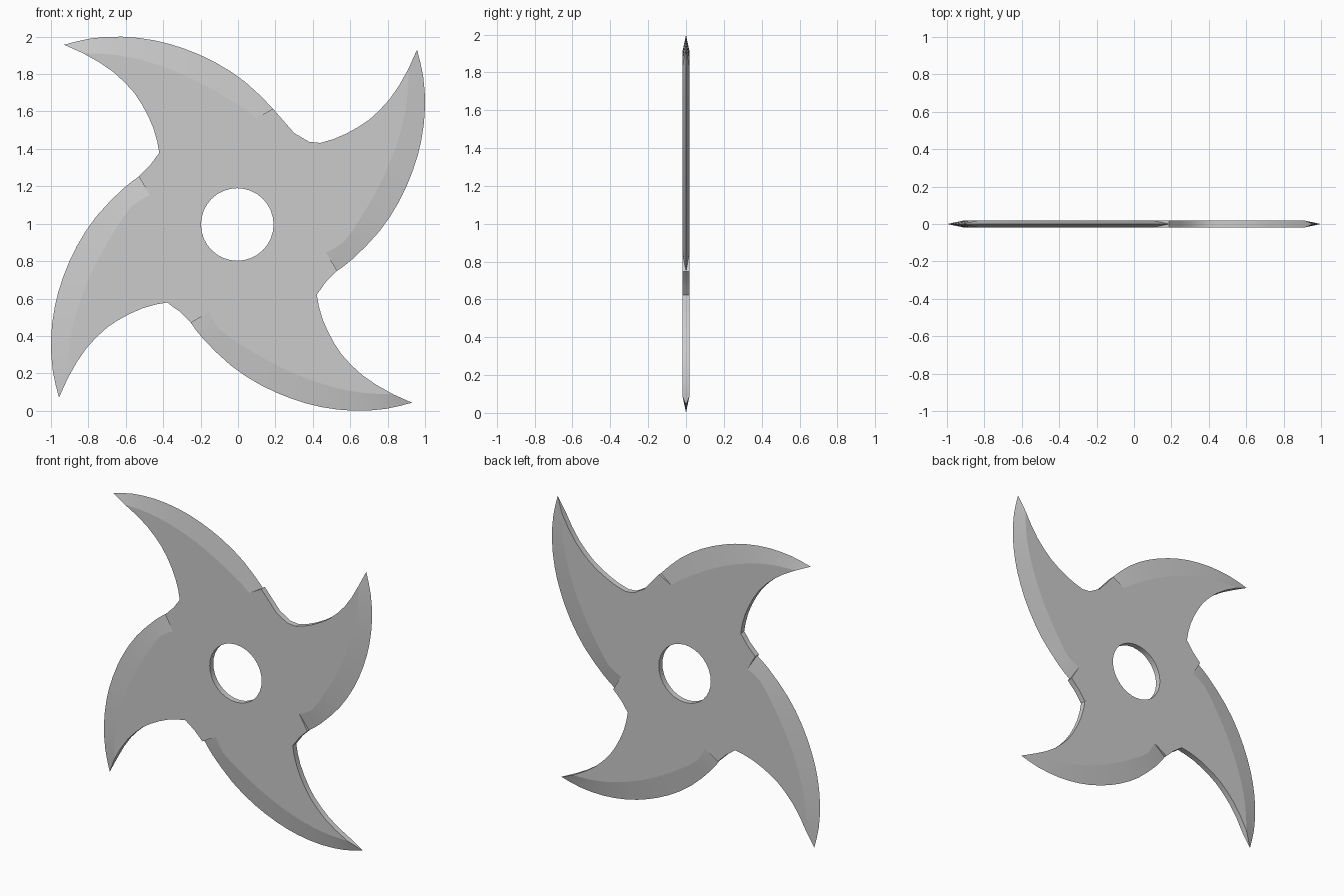
import bpy, bmesh, math
from mathutils import Vector

if "Cube" in bpy.data.objects:
    bpy.data.objects.remove(bpy.data.objects["Cube"])

T = 0.019                 # half thickness
HOLE_R, HOLE_SIDES = 0.194, 32

# One blade profile in (x, z) relative to the hub centre
EDGE = [(-.93, .957), (-.79, .99), (-.62, 1.0), (-.445, .98), (-.285, .935),
        (-.12, .862), (.04, .757), (.187, .615), (.252, .53)]
BEVEL = [(-.83, .912), (-.71, .908), (-.578, .89), (-.44, .853), (-.305, .803),
         (-.165, .735), (-.03, .655), (.098, .565), (.153, .472)]
INNER = [(-.432, .44), (-.452, .51), (-.48, .575), (-.515, .64), (-.555, .70),
         (-.605, .755), (-.665, .81), (-.74, .862)]
VALLEY = [(.315, .467), (.35, .443), (.378, .421)]
TOP_VALLEY = [(.245, .548), (.30, .485), (.38, .438)]


def smooth_line(pts):
    """Catmull-Rom curve, two segments per span."""
    p = [Vector(q) for q in pts]
    p = [2 * p[0] - p[1]] + p + [2 * p[-1] - p[-2]]
    out = []
    for a, b, c, d in zip(p, p[1:], p[2:], p[3:]):
        out += [b, (9 * (b + c) - a - d) / 16]
    return out + [p[-2]]


def turn(p, k):
    """Rotate clockwise by k quarter turns."""
    x, z = p
    for _ in range(k % 4):
        x, z = z, -x
    return x, z


bm = bmesh.new()
kind = bm.faces.layers.int.new("kind")


def vert(p, y):
    return bm.verts.new((p[0], y, p[1] + 1))


def pair(p):
    return vert(p, -T), vert(p, T)


def face(vs, k):
    bm.faces.new(vs)[kind] = k


# Blade points
blades = []
for k in range(4):
    edge, bevel = smooth_line(EDGE), smooth_line(BEVEL)
    if k == 0:            # the top blade has a shorter bevel
        edge, bevel = edge[:-2], bevel[:-2]
    blades.append(dict(
        edge=[vert(turn(p, k), 0) for p in edge],
        bevel=[pair(turn(p, k)) for p in bevel],
        heel=pair(turn(edge[-1], k)),
        valley=[pair(turn(p, k)) for p in (VALLEY if k else TOP_VALLEY)],
        inner=[pair(turn(p, k)) for p in INNER]))

# Bevels, bevel end steps and side walls
outline = []
for k, b in enumerate(blades):
    nxt = blades[(k + 1) % 4]
    e, bv, heel = b["edge"], b["bevel"], b["heel"]
    for s in (0, 1):
        for i in range(len(e) - 1):
            face([bv[i][s], e[i], e[i + 1], bv[i + 1][s]], 2 + s)
        face([bv[-1][s], e[-1], heel[s]], 4)
    wall = [heel] + b["valley"] + nxt["inner"] + [nxt["bevel"][0]]
    face([heel[0], e[-1], heel[1], wall[1][1], wall[1][0]], 5)
    for p, q in zip(wall[1:], wall[2:]):
        face([p[0], p[1], q[1], q[0]], 5)
    face([bv[0][0], bv[0][1], e[0]], 5)
    outline += bv + wall[:-1]

# Centre hole
ring = [pair((HOLE_R * math.cos(a) - .004, HOLE_R * math.sin(a) - .004))
        for a in (2 * math.pi * i / HOLE_SIDES for i in range(HOLE_SIDES))]
for p, q in zip(ring, ring[1:] + ring[:1]):
    face([p[0], p[1], q[1], q[0]], 6)

# Flat front and back faces around the hole
for s in (0, 1):
    edges = []
    for loop in (outline, ring):
        for p, q in zip(loop, loop[1:] + loop[:1]):
            edges.append(bm.edges.get((p[s], q[s])) or bm.edges.new((p[s], q[s])))
    res = bmesh.ops.triangle_fill(bm, edges=edges, use_beauty=True)
    for g in res["geom"]:
        if isinstance(g, bmesh.types.BMFace):
            g[kind] = s

bmesh.ops.recalc_face_normals(bm, faces=bm.faces)

# Smooth along each surface, crisp between surfaces
for f in bm.faces:
    f.smooth = True
for e in bm.edges:
    same = len({f[kind] for f in e.link_faces}) == 1
    e.smooth = same and e.calc_face_angle(0) < math.radians(30)

mesh = bpy.data.meshes.new("throwing_star")
bm.to_mesh(mesh)
bm.free()
star = bpy.data.objects.new("throwing_star", mesh)
bpy.context.collection.objects.link(star)
